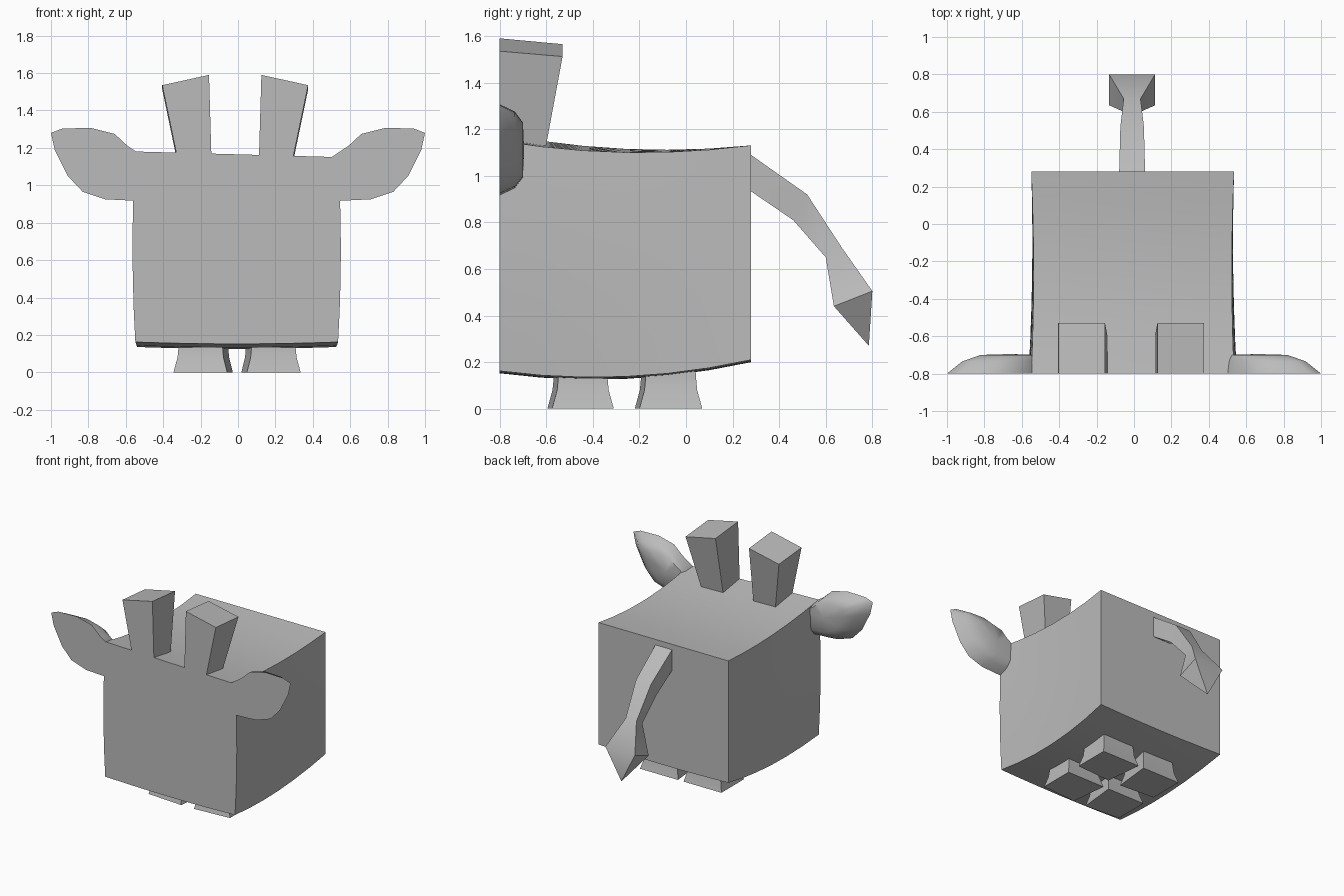
import bpy
import bmesh
import math

if "Cube" in bpy.data.objects:
    bpy.data.objects.remove(bpy.data.objects["Cube"], do_unlink=True)

GREY = (0.5, 0.5, 0.5, 1)
grey = bpy.data.materials.new("plain grey")
grey.use_nodes = True
grey.diffuse_color = GREY
grey.node_tree.nodes["Principled BSDF"].inputs["Base Color"].default_value = GREY


def finish(name, bm, angle=30):
    bmesh.ops.recalc_face_normals(bm, faces=bm.faces[:])
    mesh = bpy.data.meshes.new(name)
    bm.to_mesh(mesh)
    bm.free()
    mesh.materials.append(grey)
    obj = bpy.data.objects.new(name, mesh)
    bpy.context.collection.objects.link(obj)
    bpy.ops.object.select_all(action="DESELECT")
    obj.select_set(True)
    bpy.context.view_layer.objects.active = obj
    bpy.ops.object.shade_smooth_by_angle(angle=math.radians(angle))
    return obj


def loft(name, rings, tip=None, angle=30):
    """Skin a list of matching rings, capped at both ends or drawn to a tip."""
    bm = bmesh.new()
    loops = [[bm.verts.new(p) for p in ring] for ring in rings]
    n = len(loops[0])
    for a, b in zip(loops, loops[1:]):
        for i in range(n):
            j = (i + 1) % n
            bm.faces.new((a[i], a[j], b[j], b[i]))
    bm.faces.new(loops[0])
    if tip:
        end = bm.verts.new(tip)
        for i in range(n):
            bm.faces.new((loops[-1][i], loops[-1][(i + 1) % n], end))
    else:
        bm.faces.new(loops[-1])
    return finish(name, bm, angle)


# Body: a box with gently bowed sides, sagging back and rounded belly
bm = bmesh.new()
bmesh.ops.create_cube(bm, size=2)
bmesh.ops.subdivide_edges(bm, edges=bm.edges[:], cuts=5, use_grid_fill=True)
for vert in bm.verts:
    u, v, w = vert.co
    front = (1 - v) / 2
    half = 0.53 + 0.012 * v * v + 0.015 * (1 - w * w) * front
    low = 0.138 + 0.024 * v + 0.048 * v * v + 0.01 * (u * u - 1)
    high = 1.108 - 0.0175 * v + 0.04 * v * v - 0.015 * u * front
    vert.co = (u * half - 0.007, -0.26 + 0.54 * v, low + (high - low) * (w + 1) / 2)
finish("body", bm, 40)

# Horns and ears, one per side
EAR = [(0.5, 1.15), (0.59, 1.21), (0.66, 1.275), (0.79, 1.307), (0.94, 1.303),
       (1.0, 1.28), (0.98, 1.19), (0.91, 1.05), (0.83, 0.965), (0.71, 0.925),
       (0.5, 0.915)]
for side, s, shift in (("right", -1, -0.03), ("left", 1, 0)):
    base = [(x, y, 1.08) for x, y in
            ((0.11, -0.8), (0.28, -0.8), (0.285, -0.61), (0.11, -0.61))]
    crown = [(0.125, -0.8, 1.59), (0.375, -0.8, 1.535),
             (0.375, -0.53, 1.512), (0.125, -0.53, 1.565)]
    loft(side + "_horn", [[(s * x + shift, y, z) for x, y, z in ring]
                          for ring in (base, crown)])

    rings = [[(s * (0.55 + (x - 0.55) * kx), y, 1.11 + (z - 1.11) * kz) for x, z in EAR]
             for y, kx, kz in ((-0.8, 1, 1), (-0.735, 0.82, 0.84), (-0.7, 0.6, 0.6))]
    loft(side + "_ear", rings, (s * 0.66, -0.695, 1.11), 62)

# Four short legs that flare toward the ground
for side, s, shift in (("right", -1, -0.01), ("left", 1, 0)):
    for end, y0, y1 in (("front", -0.595, -0.31), ("rear", -0.22, 0.07)):
        rings = []
        for z, f in ((0, 0), (0.08, 0.022), (0.145, 0.028), (0.25, 0.03)):
            inner, outer = 0.018 + f * 0.9, 0.335 - f
            plan = [(inner + 0.03, y0 + f), (outer, y0 + f + 0.02),
                    (outer, y1 - f), (inner, y1 - f)]
            rings.append([(s * x + shift, y, z) for x, y in plan])
        loft(end + "_" + side + "_leg", rings)

# Tail: a drooping strap that ends in a pointed tuft
sections = [((0.25, 1.11), (0.25, 0.953), 0.07), ((0.52, 0.92), (0.46, 0.81), 0.063),
            ((0.67, 0.69), (0.60, 0.65), 0.045), ((0.80, 0.505), (0.635, 0.44), 0.123)]
rings = [[(x - 0.01, y, z) for x, (y, z) in ((-h, a), (h, a), (h, b), (-h, b))]
         for a, b, h in sections]
loft("tail", rings, (-0.01, 0.785, 0.27), 40)
